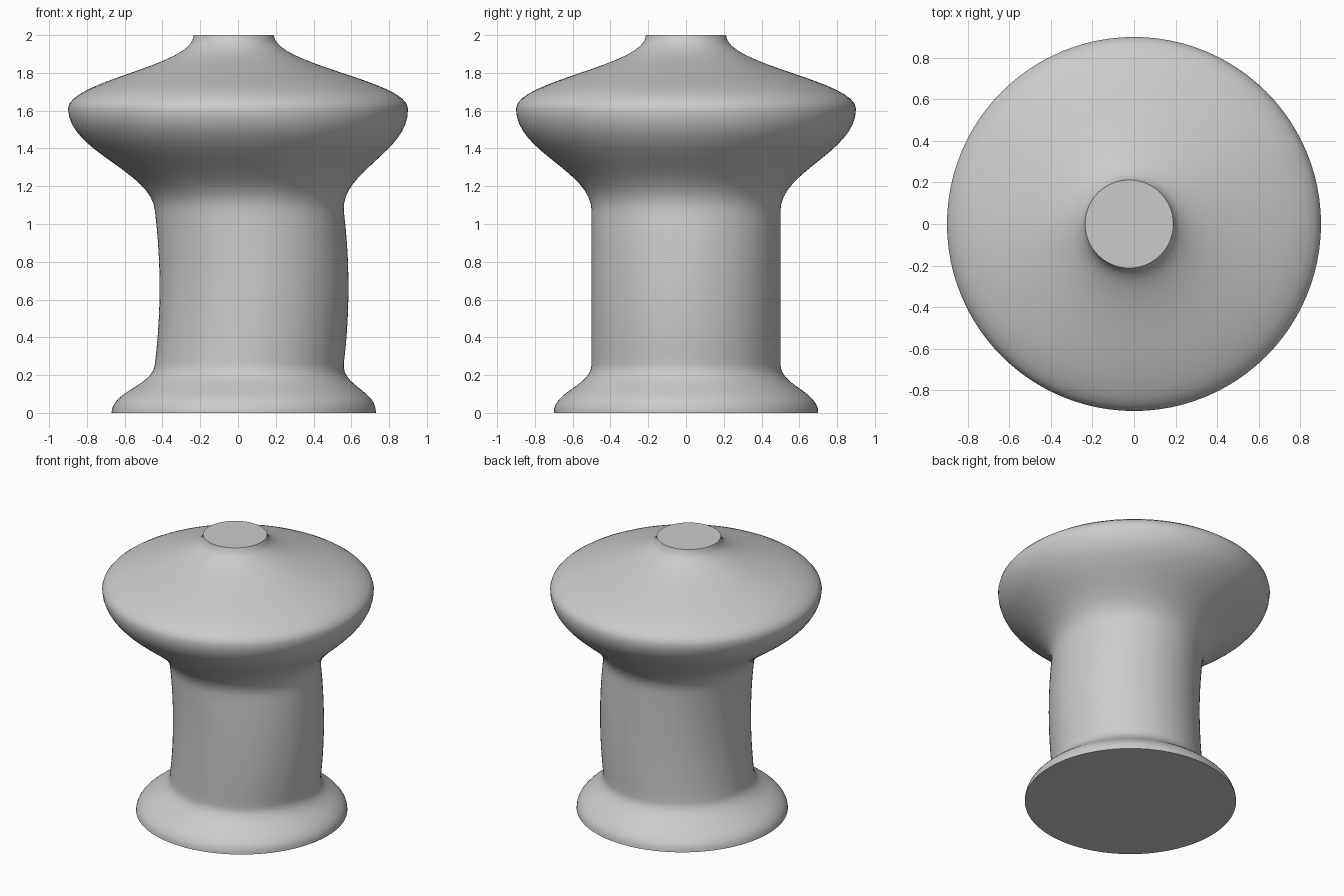
import bpy, bmesh, math
from mathutils import Vector

if "Cube" in bpy.data.objects:
    bpy.data.objects.remove(bpy.data.objects["Cube"])

SIDES = 96

# One flat colour
grey = bpy.data.materials.new("light_grey")
grey.diffuse_color = (0.6, 0.6, 0.6, 1.0)
grey.use_nodes = True
grey.node_tree.nodes["Principled BSDF"].inputs["Base Color"].default_value = grey.diffuse_color

# Bezier sections; each control point is (radius, height, sideways shift)
sections = [
    # flared foot
    ((0.70, 0.00, 0.03), (0.70, 0.12, 0.035), (0.50, 0.14, 0.05), (0.50, 0.26, 0.06)),
    # gently bowed waist
    ((0.50, 0.26, 0.06), (0.50, 0.53, 0.093), (0.50, 0.80, 0.093), (0.50, 1.07, 0.06)),
    # flare under the rim
    ((0.50, 1.07, 0.06), (0.50, 1.28, 0.045), (0.90, 1.38, 0.005), (0.90, 1.61, 0.00)),
    # shoulder up to the small flat top
    ((0.90, 1.61, 0.00), (0.90, 1.76, 0.00), (0.212, 1.84, -0.015), (0.212, 2.00, -0.023)),
]


def bezier(points, t):
    a, b, c, d = (Vector(p) for p in points)
    s = 1 - t
    return a * s**3 + b * 3 * s * s * t + c * 3 * s * t * t + d * t**3


# Sample the sections into a list of stacked rings
steps = 16
path = [bezier(sec, i / steps) for sec in sections for i in range(steps)]
path.append(Vector(sections[-1][-1]))

# Loft the rings and cap both ends
bm = bmesh.new()
rings = []
for radius, height, shift in path:
    rings.append([bm.verts.new((shift + radius * math.cos(a), radius * math.sin(a), height))
                  for a in (2 * math.pi * k / SIDES for k in range(SIDES))])
for low, high in zip(rings, rings[1:]):
    for k in range(SIDES):
        n = (k + 1) % SIDES
        bm.faces.new((low[k], low[n], high[n], high[k]))
bm.faces.new(rings[0][::-1])
bm.faces.new(rings[-1])

mesh = bpy.data.meshes.new("spool_body")
bm.to_mesh(mesh)
bm.free()
mesh.materials.append(grey)
body = bpy.data.objects.new("spool_body", mesh)
bpy.context.collection.objects.link(body)

# Smooth sides, crisp caps
bpy.context.view_layer.objects.active = body
body.select_set(True)
bpy.ops.object.shade_smooth_by_angle(angle=math.radians(40))
